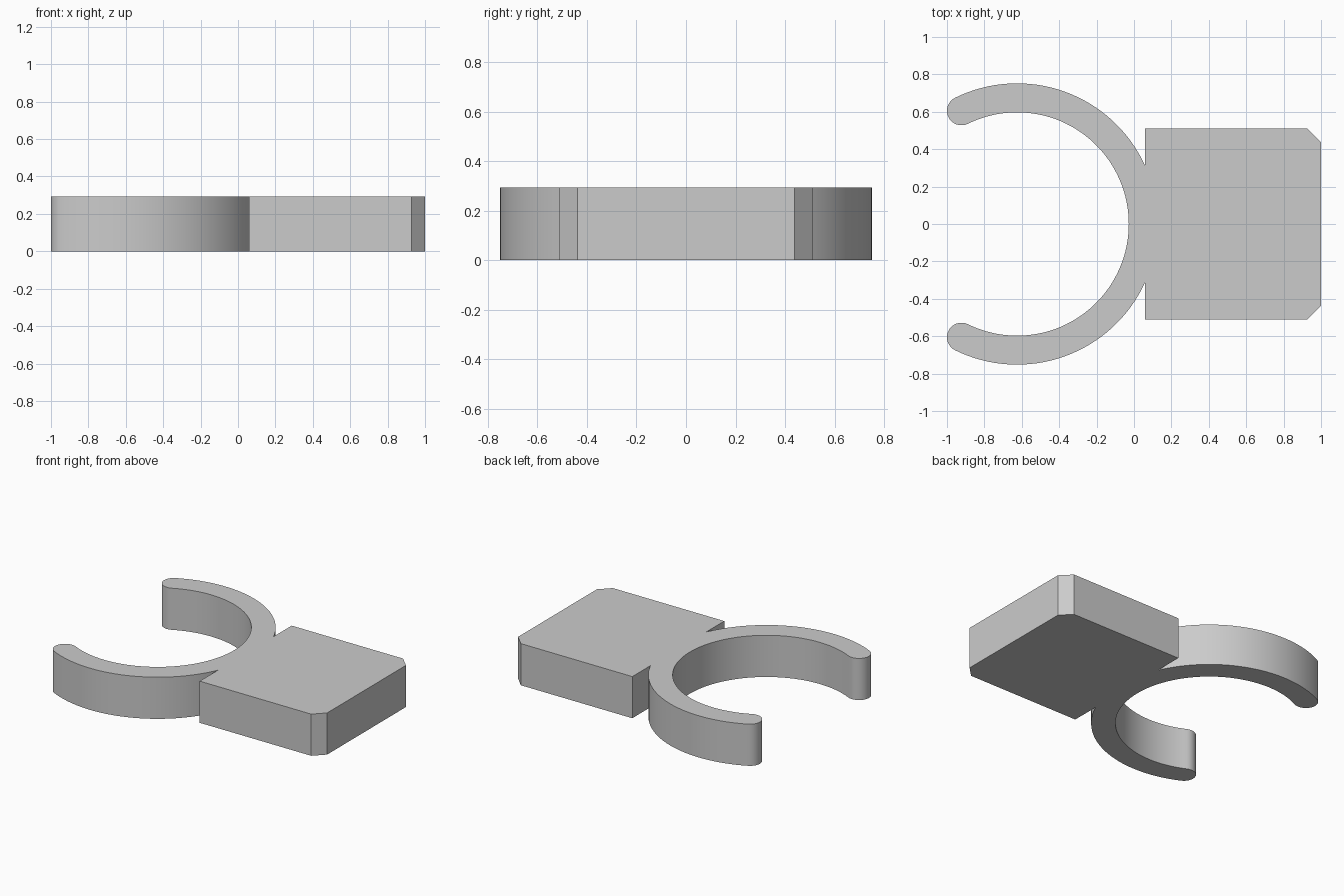
import bpy
import bmesh
from math import acos, cos, pi, radians, sin

cube = bpy.data.objects.get("Cube")
if cube:
    bpy.data.objects.remove(cube, do_unlink=True)

HEIGHT = 0.293
RING_X, OUTER, INNER = -0.625, 0.752, 0.597
BLOCK_LEFT, BLOCK_RIGHT, BLOCK_HALF, CHAMFER = 0.06, 1.0, 0.511, 0.073

grey = bpy.data.materials.new("plain grey")
grey.use_nodes = True
grey.diffuse_color = (0.6, 0.6, 0.6, 1)
grey.node_tree.nodes["Principled BSDF"].inputs["Base Color"].default_value = (0.6, 0.6, 0.6, 1)


def arc(cx, cy, radius, start, end, steps):
    """Points along a circular arc, both ends included."""
    angles = [start + (end - start) * i / steps for i in range(steps + 1)]
    return [(cx + radius * cos(a), cy + radius * sin(a)) for a in angles]


# Rounded tip sits on the middle line of the ring and touches x = -1
tip_radius = (OUTER - INNER) / 2
middle = (OUTER + INNER) / 2
tip_angle = acos((-1 + tip_radius - RING_X) / middle)
tip_x, tip_y = RING_X + middle * cos(tip_angle), middle * sin(tip_angle)
notch_angle = acos((BLOCK_LEFT - RING_X) / OUTER)

# Back half of the outline: block corner, outer arc, tip, inner arc
half = [(BLOCK_RIGHT, BLOCK_HALF - CHAMFER),
        (BLOCK_RIGHT - CHAMFER, BLOCK_HALF),
        (BLOCK_LEFT, BLOCK_HALF)]
half += arc(RING_X, 0, OUTER, notch_angle, tip_angle, 32)
half += arc(tip_x, tip_y, tip_radius, tip_angle, tip_angle + pi, 16)[1:]
half += arc(RING_X, 0, INNER, tip_angle, 0, 40)[1:]

# Mirror to the front half, sharing the point on the centre line
outline = half + [(x, -y) for x, y in reversed(half[:-1])]

# Extrude the outline into one solid clip
bm = bmesh.new()
base = bm.faces.new([bm.verts.new((x, y, 0)) for x, y in outline])
extruded = bmesh.ops.extrude_face_region(bm, geom=[base], use_keep_orig=True)
top = [v for v in extruded["geom"] if isinstance(v, bmesh.types.BMVert)]
bmesh.ops.translate(bm, verts=top, vec=(0, 0, HEIGHT))
bmesh.ops.recalc_face_normals(bm, faces=bm.faces)
mesh = bpy.data.meshes.new("ring_clip_with_block")
bm.to_mesh(mesh)
bm.free()
mesh.materials.append(grey)

clip = bpy.data.objects.new("ring_clip_with_block", mesh)
bpy.context.collection.objects.link(clip)
bpy.ops.object.select_all(action="DESELECT")
clip.select_set(True)
bpy.context.view_layer.objects.active = clip
bpy.ops.object.shade_smooth_by_angle(angle=radians(30))
